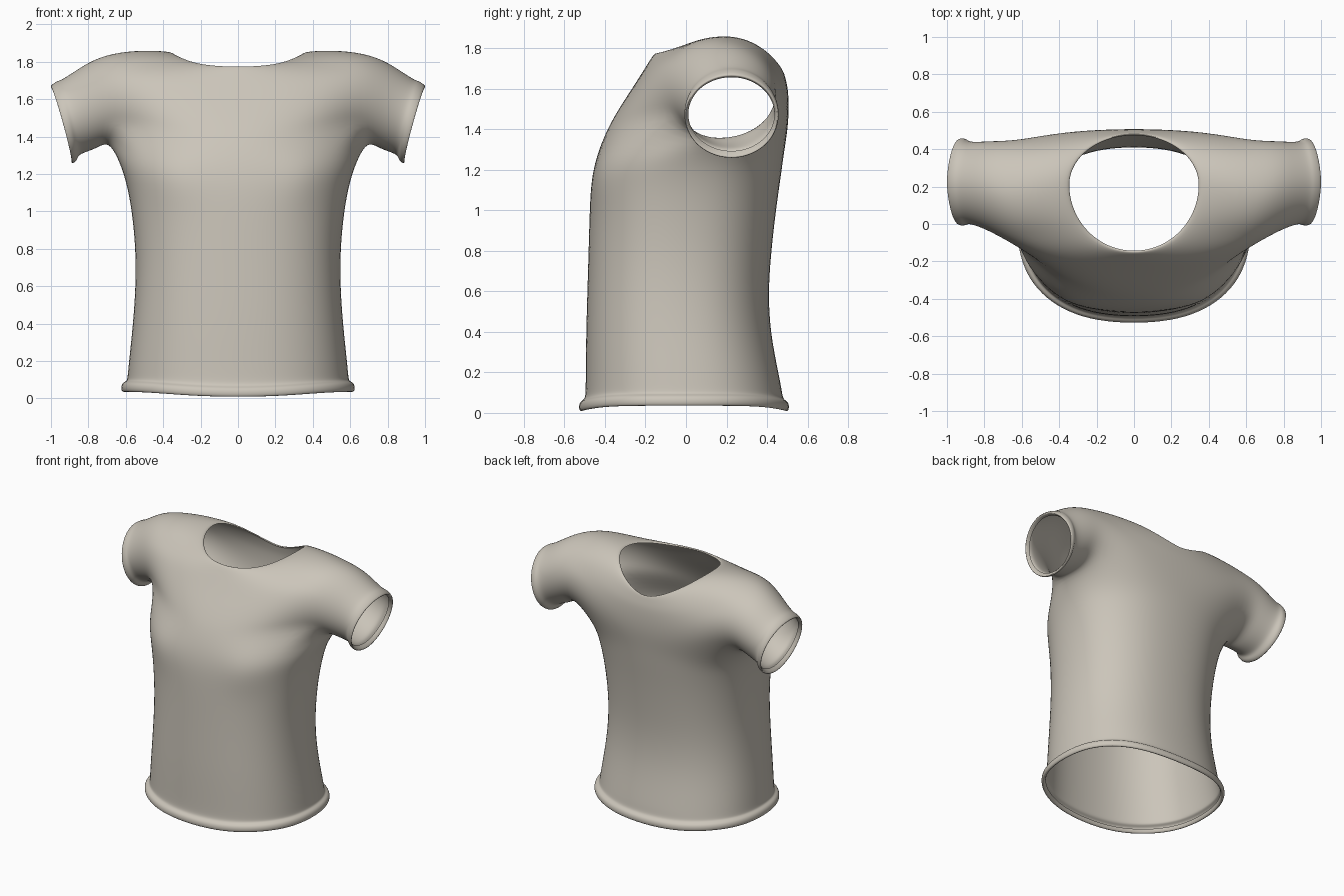
import bpy, bmesh, math
from math import sin, cos, radians, pi

if "Cube" in bpy.data.objects:
    bpy.data.objects.remove(bpy.data.objects["Cube"])

N = 24        # columns round the body
ARM = 20      # points round each armhole


def interp(table, z):
    """Smooth-enough lookup of a profile value by height."""
    for (z0, a), (z1, b) in zip(table, table[1:]):
        if z <= z1:
            return a + (b - a) * max(0, (z - z0) / (z1 - z0))
    return table[-1][1]


# Body profiles by height: half width, front depth, back depth
WIDTH = [(0.1, .597), (.2, .588), (.4, .566), (.6, .552), (.8, .552), (1, .572), (1.15, .6), (1.27, .64)]
FRONT = [(.1, -.5), (.4, -.497), (.8, -.485), (1.1, -.477), (1.2, -.465), (1.3, -.435),
         (1.4, -.395), (1.5, -.335), (1.6, -.268), (1.7, -.205), (1.78, -.155)]
BACK = [(.1, .48), (.2, .46), (.4, .42), (.6, .41), (.8, .425), (1, .448), (1.2, .477),
        (1.4, .503), (1.5, .51), (1.6, .505), (1.7, .48)]


def power(v, e):
    return math.copysign(abs(v) ** e, v)


def body_point(z, j, grow=0.0):
    """Rounded-oval cross-section of the lower body, with a soft bust."""
    a = radians(15 * j)
    e = 2 / 2.35
    f, b = interp(FRONT, z) - grow, interp(BACK, z) + grow
    x = (interp(WIDTH, z) + grow) * power(cos(a), e)
    y = (f + b) / 2 + (b - f) / 2 * power(sin(a), e)
    if j < 0:
        y -= .03 * math.exp(-((x - .36) / .13) ** 2 - ((z - 1.2) / .1) ** 2)
    if z < .1:
        z -= .028 * abs(sin(a)) ** 5
    return (x, y, z)


def armhole_point(phi):
    s, c = sin(phi), cos(phi)
    return (.685 - .055 * abs(s) + .012 * c, .165 + .285 * s, 1.612 - .238 * c)


def chest_point(l, j):
    """Front and back panels beside the armhole; None inside the hole."""
    if abs(j) <= 3:
        if l == 0:
            return armhole_point(radians(18 * j))
        if l == 4:
            return armhole_point(pi - radians(18 * j))
        if abs(j) < 3:
            return None
        return armhole_point(math.copysign(radians(54 + 18 * l), j))
    ex, ey, ez = chest_point(l, int(math.copysign(3, j)))
    t = (6 - abs(j)) / 3
    zc = 1.38 + .075 * l if j < 0 else 1.34 + .064 * l
    yc = interp(FRONT if j < 0 else BACK, zc)
    return (ex * t, yc + (ey - yc) * t ** 2.5, zc + (ez - zc) * t ** 2)


def neck_point(j, grow=0.0, drop=0.0):
    a = radians(15 * j)
    x = (.358 + grow) * cos(a)
    if j < 0:
        y, z = .21 + (.365 + grow) * sin(a), 1.782 + .075 * cos(a) ** 3
    else:
        y, z = .21 + (.275 + grow) * sin(a), 1.68 + .177 * cos(a) ** 1.5
    return (x, y, z - drop)


def shoulder_point(j):
    p, q = chest_point(4, j), neck_point(j)
    m = [(u + v) / 2 for u, v in zip(p, q)]
    m[2] += .012 * cos(radians(15 * j))
    return m


# Rows from the inside of the hem up to the neckline
rows = [lambda j, z=z, g=g: body_point(z, j, g) for z, g in
        [(.06, .005), (.035, .012), (.034, .03), (.06, .035), (.085, .026), (.093, .003), (.11, 0)]]
rows += [lambda j, z=z: body_point(z, j) for z in (.2, .4, .6, .8, 1, 1.15, 1.27)]
first = len(rows)
rows += [lambda j, l=l: chest_point(l, j) for l in range(5)]
rows += [shoulder_point, neck_point, lambda j: neck_point(j, -.008, .015)]

bm = bmesh.new()
grid = {}
for r, row in enumerate(rows):
    for k in range(N):
        j = k if k <= 6 else k - 24 if k >= 18 else 12 - k
        p = row(j)
        if p:
            side = -1 if 6 < k < 18 else 1
            grid[r, k] = bm.verts.new((p[0] * side if j not in (6, -6) else 0, p[1], p[2]))

for r in range(len(rows) - 1):
    for k in range(N):
        keys = [(r, k), (r, (k + 1) % N), (r + 1, (k + 1) % N), (r + 1, k)]
        if all(q in grid for q in keys):
            bm.faces.new([grid[q] for q in keys])

# Sleeve rings: top x, top z, bottom x, bottom z, front y, back y
SLEEVE = [(.78, 1.812, .755, 1.335, -.05, .447),
          (.87, 1.755, .82, 1.312, -.015, .442),
          (.945, 1.705, .855, 1.298, 0, .443),
          (.965, 1.702, .862, 1.266, -.012, .462),
          (1.003, 1.678, .885, 1.252, -.012, .462),
          (1.004, 1.664, .895, 1.262, -.002, .45),
          (.975, 1.66, .87, 1.29, .008, .44)]


def armhole_key(n, side):
    if abs(n) <= 3:
        r, j = first, n
    elif abs(n) < 7:
        r, j = first + abs(n) - 3, int(math.copysign(3, n))
    else:
        r, j = first + 4, (10 - n if n > 0 else -10 - n)
    return (r, j % N if side > 0 else (12 - j) % N)


for side in (1, -1):
    loop = [grid[armhole_key(n, side)] for n in range(-9, 11)]
    for tx, tz, bx, bz, fy, by in SLEEVE:
        ring = []
        for n in range(-9, 11):
            a = radians(18 * n)
            h = (1 - cos(a)) / 2
            x = bx + (tx - bx) * h - .012 * abs(sin(a))
            ring.append(bm.verts.new((side * x, (fy + by) / 2 + (by - fy) / 2 * sin(a), bz + (tz - bz) * h)))
        for i in range(ARM):
            m = (i + 1) % ARM
            bm.faces.new((loop[i], loop[m], ring[m], ring[i]))
        loop = ring

bmesh.ops.recalc_face_normals(bm, faces=bm.faces)
for f in bm.faces:
    f.smooth = True
mesh = bpy.data.meshes.new("shirt")
bm.to_mesh(mesh)
bm.free()

shirt = bpy.data.objects.new("shirt", mesh)
bpy.context.collection.objects.link(shirt)
cloth = bpy.data.materials.new("beige cloth")
cloth.diffuse_color = (.60, .56, .49, 1)
cloth.use_nodes = True
cloth.node_tree.nodes["Principled BSDF"].inputs["Base Color"].default_value = cloth.diffuse_color
mesh.materials.append(cloth)

# Smooth cloth surface
sub = shirt.modifiers.new("smooth", 'SUBSURF')
sub.levels = sub.render_levels = 2
